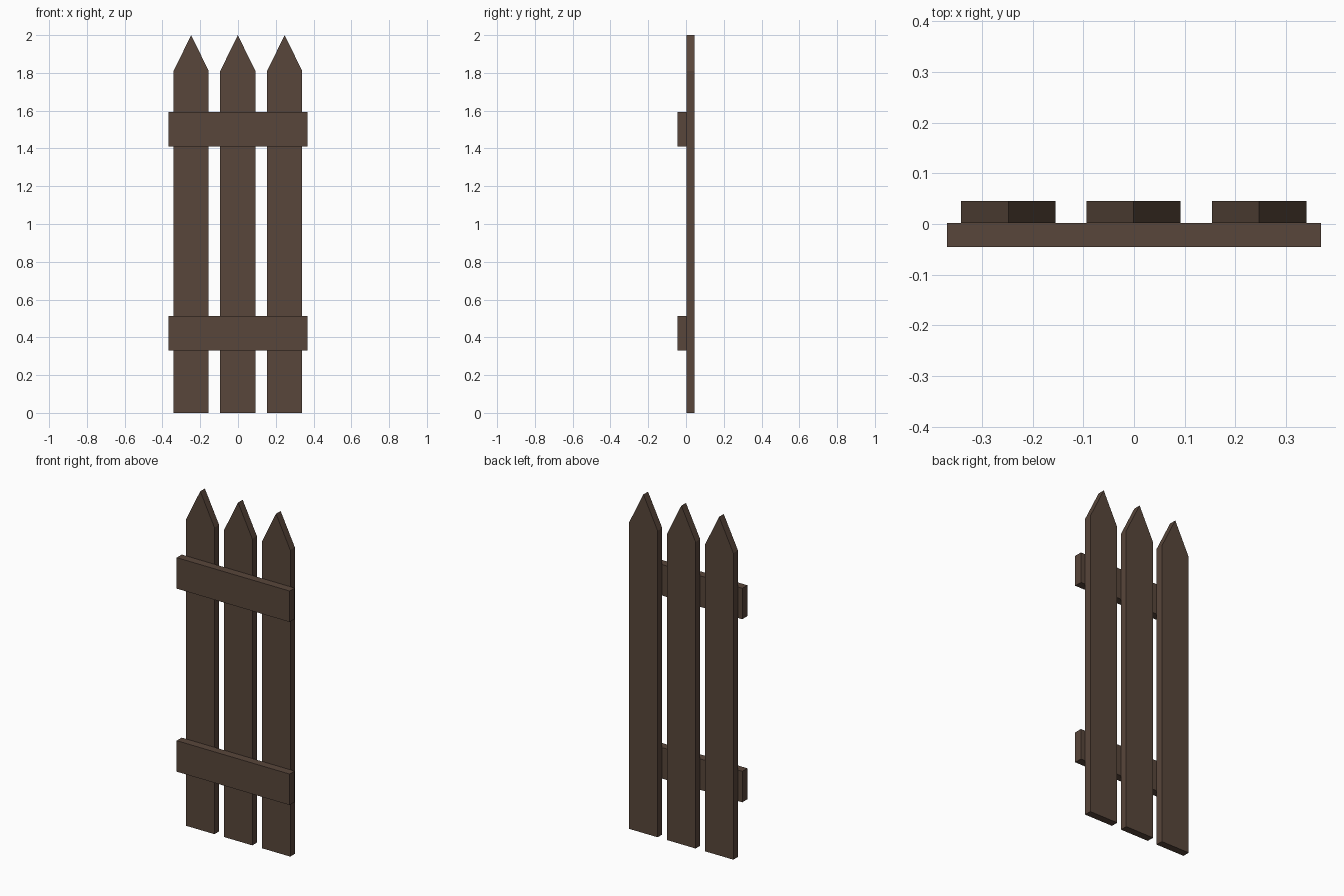
import bpy, bmesh

if "Cube" in bpy.data.objects:
    bpy.data.objects.remove(bpy.data.objects["Cube"])

wood = bpy.data.materials.new("dark brown wood")
wood.diffuse_color = (0.098, 0.061, 0.043, 1.0)
wood.use_nodes = True
wood.node_tree.nodes["Principled BSDF"].inputs["Base Color"].default_value = wood.diffuse_color


def board(name, profile, y0, y1):
    """Extrude an x-z outline from y0 to y1."""
    bm = bmesh.new()
    face = bm.faces.new([bm.verts.new((x, y0, z)) for x, z in profile])
    ext = bmesh.ops.extrude_face_region(bm, geom=[face])
    verts = [g for g in ext["geom"] if isinstance(g, bmesh.types.BMVert)]
    bmesh.ops.translate(bm, verts=verts, vec=(0, y1 - y0, 0))
    bmesh.ops.recalc_face_normals(bm, faces=bm.faces)
    mesh = bpy.data.meshes.new(name)
    bm.to_mesh(mesh)
    bm.free()
    mesh.materials.append(wood)
    obj = bpy.data.objects.new(name, mesh)
    bpy.context.collection.objects.link(obj)


# Pointed pickets
W = 0.093
for name, cx in (("left", -0.248), ("middle", -0.001), ("right", 0.247)):
    board(name + "_picket",
          [(cx - W, 0), (cx + W, 0), (cx + W, 1.81), (cx, 2.0), (cx - W, 1.81)],
          0.002, 0.045)

# Horizontal rails across the front
for name, z0, z1 in (("lower_rail", 0.33, 0.513), ("upper_rail", 1.411, 1.594)):
    board(name, [(-0.369, z0), (0.369, z0), (0.369, z1), (-0.369, z1)], -0.045, 0.002)
